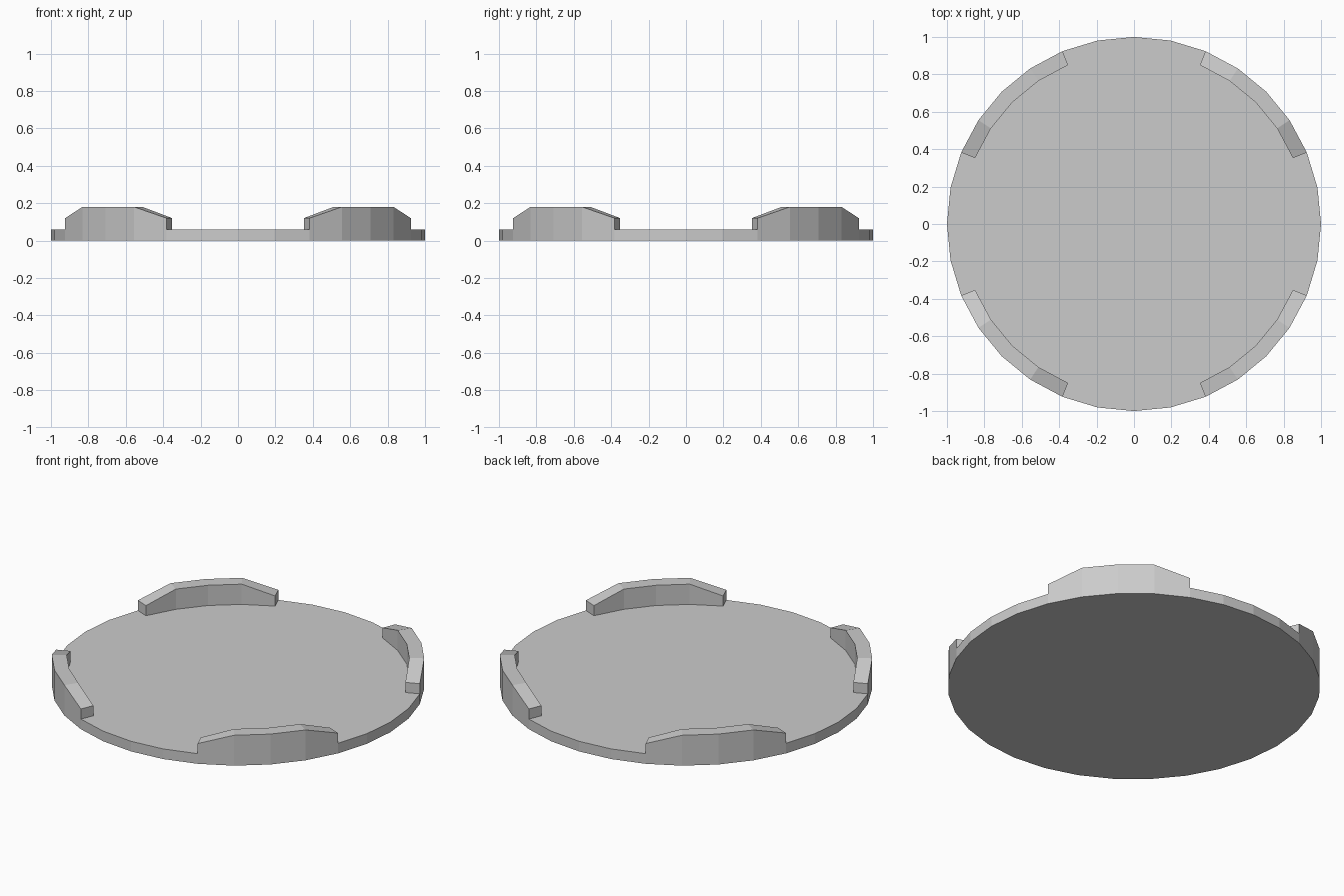
import bpy, bmesh
from math import atan2, cos, degrees, pi

if "Cube" in bpy.data.objects:
    bpy.data.objects.remove(bpy.data.objects["Cube"])

SIDES, BASE, END, TOP, WALL = 32, 0.06, 0.12, 0.18, 0.08


def quadrant_angle(co):
    return degrees(atan2(co.y, co.x)) % 90


bm = bmesh.new()

# Flat round base plate
bmesh.ops.create_cone(bm, cap_ends=True, cap_tris=False, segments=SIDES,
                      radius1=1, radius2=1, depth=BASE)
bmesh.ops.translate(bm, verts=bm.verts, vec=(0, 0, BASE / 2))

# Narrow border band on the plate's top
bm.normal_update()
cap = [f for f in bm.faces if f.normal.z > 0.9]
band = bmesh.ops.inset_region(bm, faces=cap, thickness=WALL * cos(pi / SIDES),
                              use_even_offset=True)["faces"]

# Four raised lips, one per quadrant, with sloped ends
lips = [f for f in band if 22.5 < quadrant_angle(f.calc_center_median()) < 67.5]
raised = bmesh.ops.extrude_face_region(bm, geom=lips)["geom"]
for v in raised:
    if isinstance(v, bmesh.types.BMVert):
        v.co.z = TOP if abs(quadrant_angle(v.co) - 45) < 18 else END

bmesh.ops.recalc_face_normals(bm, faces=bm.faces)
mesh = bpy.data.meshes.new("round_tray")
bm.to_mesh(mesh)
bm.free()
bpy.context.collection.objects.link(bpy.data.objects.new("round_tray", mesh))
